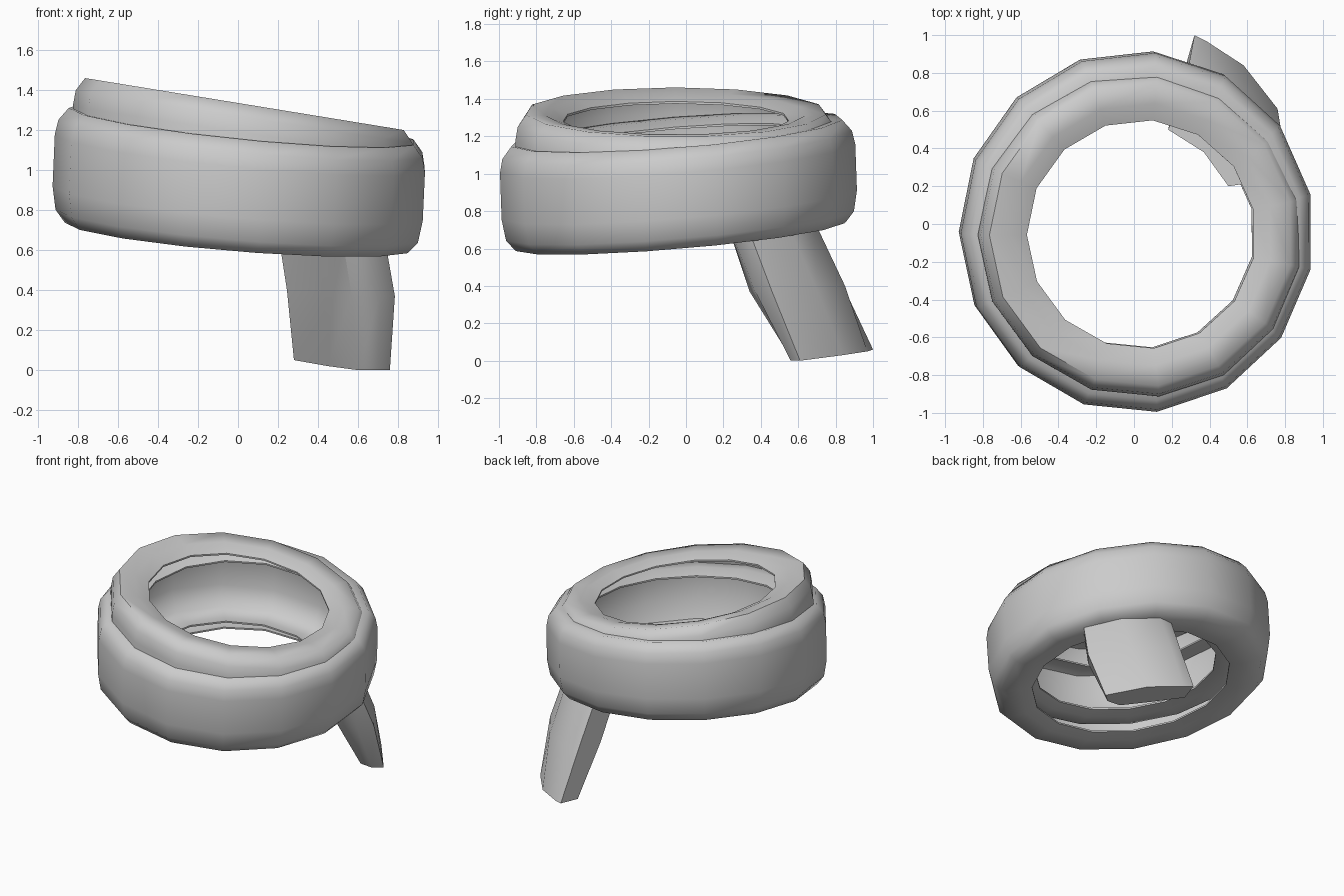
import bpy, bmesh, math

if "Cube" in bpy.data.objects:
    bpy.data.objects.remove(bpy.data.objects["Cube"])

SIDES = 15


def finish(name, bm, angle):
    bmesh.ops.recalc_face_normals(bm, faces=bm.faces)
    mesh = bpy.data.meshes.new(name)
    bm.to_mesh(mesh)
    bm.free()
    obj = bpy.data.objects.new(name, mesh)
    bpy.context.collection.objects.link(obj)
    bpy.ops.object.select_all(action='DESELECT')
    obj.select_set(True)
    bpy.context.view_layer.objects.active = obj
    bpy.ops.object.shade_smooth_by_angle(angle=math.radians(angle))
    return obj


def skin(bm, rows, wrap):
    """Join closed loops of vertices with quads."""
    n = len(rows[0])
    for i in range(len(rows) if wrap else len(rows) - 1):
        a, b = rows[i], rows[(i + 1) % len(rows)]
        for j in range(n):
            k = (j + 1) % n
            bm.faces.new((a[j], a[k], b[k], b[j]))


# Hollow tyre-like section (radius, height 0-1): outside up, then cavity down
PROFILE = [(0.67, 0.03), (0.75, 0.0), (0.885, 0.015), (0.935, 0.12), (0.955, 0.32),
           (0.955, 0.76), (0.94, 0.89), (0.89, 1.0), (0.77, 0.985), (0.67, 0.93),
           (0.67, 0.91), (0.77, 0.955), (0.87, 0.95), (0.925, 0.77),
           (0.925, 0.30), (0.87, 0.06), (0.75, 0.03), (0.67, 0.05)]


def ring(name, bottom, top, sx, sy):
    """Sweep the section between two slanted planes (cx, cy, z, slope_x, slope_y)."""
    bm = bmesh.new()
    rows = []
    for i in range(SIDES):
        t = math.radians(84.3) + 2 * math.pi * i / SIDES
        row = []
        for r, f in PROFILE:
            cx, cy, z, px, py = [a + (b - a) * f for a, b in zip(bottom, top)]
            x, y = r * sx * math.cos(t), r * sy * math.sin(t)
            row.append(bm.verts.new((cx + x, cy + y, z + px * x + py * y)))
        rows.append(row)
    skin(bm, rows, True)
    finish(name, bm, 62)


# Wide lower ring, and a smaller ring nested in it whose top tilts more steeply
ring("lower_ring", (0.0, -0.03, 0.66, -0.08, 0.085), (0.025, -0.05, 1.225, -0.10, 0.08), 0.98, 1.0)
ring("upper_ring", (0.03, -0.05, 0.765, -0.10, 0.04), (0.04, -0.055, 1.33, -0.163, 0.0), 0.905, 0.905)

# Slanted leg: sections from foot to top, curved to follow the ring
sections = [
    [(0.28, 0.86, 0.05), (0.45, 0.71, 0.02), (0.60, 0.57, 0.0), (0.70, 0.56, 0.0),
     (0.76, 0.61, 0.0), (0.58, 0.84, 0.03), (0.38, 0.97, 0.05), (0.32, 1.0, 0.06)],
    [(0.245, 0.64, 0.40), (0.47, 0.50, 0.38), (0.57, 0.34, 0.37), (0.71, 0.37, 0.37),
     (0.785, 0.46, 0.37), (0.62, 0.70, 0.38), (0.39, 0.85, 0.40), (0.29, 0.84, 0.40)],
    [(0.18, 0.50, 0.82), (0.37, 0.38, 0.81), (0.50, 0.20, 0.79), (0.63, 0.22, 0.75),
     (0.72, 0.32, 0.74), (0.58, 0.53, 0.76), (0.36, 0.68, 0.76), (0.25, 0.66, 0.78)],
]
bm = bmesh.new()
rows = [[bm.verts.new(p) for p in s] for s in sections]
skin(bm, rows, False)
bm.faces.new(rows[0])
bm.faces.new(rows[-1])
finish("leg", bm, 55)
